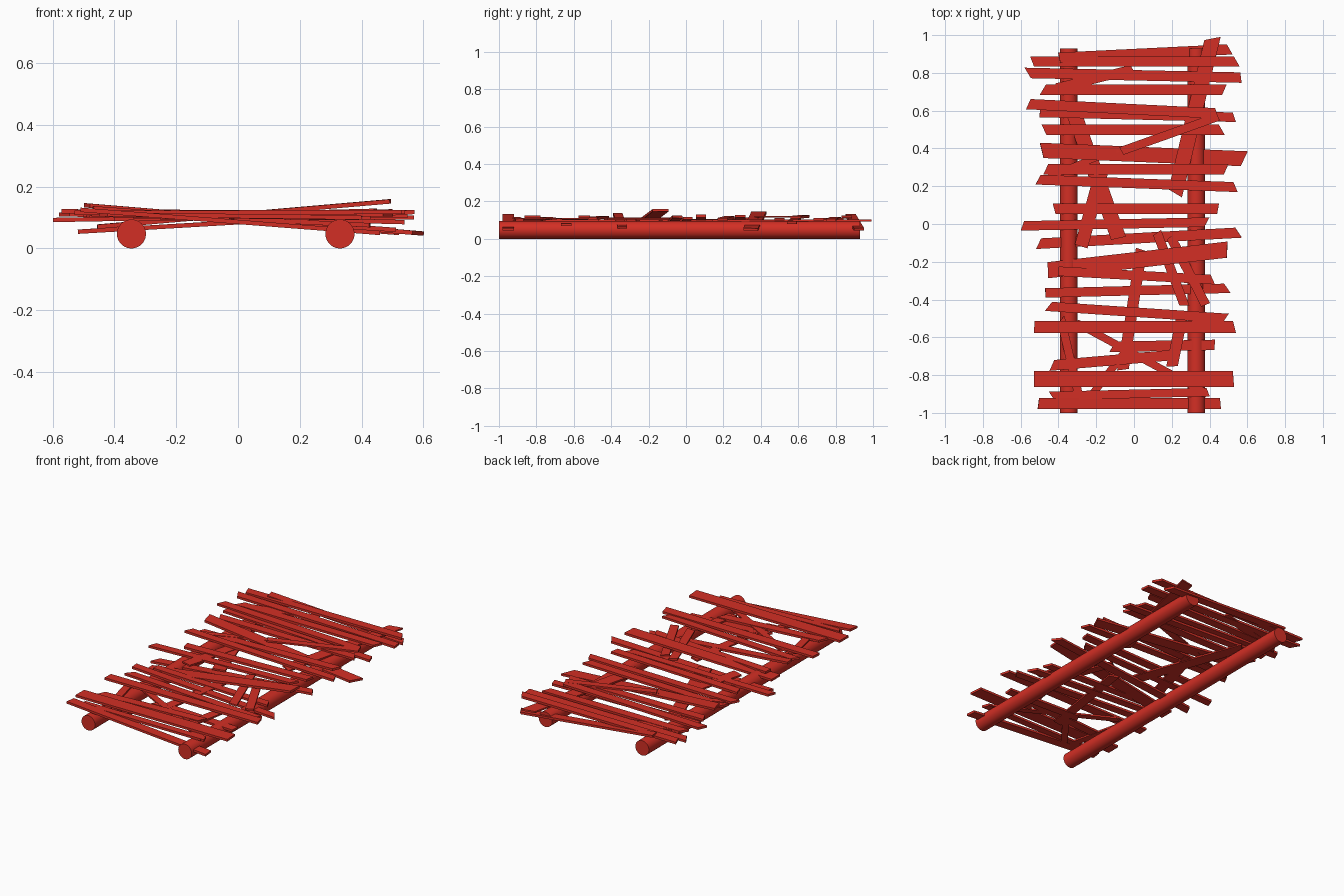
import bpy, bmesh, random
from mathutils import Vector

random.seed(4)
red = bpy.data.materials.new("red paint")
red.diffuse_color = (0.65, 0.028, 0.018, 1)


def finish(name, bm):
    bmesh.ops.recalc_face_normals(bm, faces=bm.faces)
    me = bpy.data.meshes.new(name)
    bm.to_mesh(me)
    bm.free()
    me.materials.append(red)
    ob = bpy.data.objects.new(name, me)
    bpy.context.collection.objects.link(ob)
    return ob


# plank between two end points, with crooked saw cuts at the ends
def plank(name, x0, y0, z0, x1, y1, z1, w, t=0.014, skew=0.02):
    a, b = Vector((x0, y0, z0)), Vector((x1, y1, z1))
    d = (b - a).normalized()
    side = Vector((-d.y, d.x, 0)).normalized()
    up = d.cross(side)
    bm = bmesh.new()
    bmesh.ops.create_cube(bm, size=1)
    cut = {-1: random.uniform(-skew, skew), 1: random.uniform(-skew, skew)}
    for v in bm.verts:
        sx, sy, sz = (1 if c > 0 else -1 for c in v.co)
        end = b if sx > 0 else a
        v.co = end + side * sy * w / 2 + up * sz * t / 2 \
            + d * (cut[sx] * sy - sx * abs(cut[sx]))
    finish(name, bm)


# two long round rails
for name, x in (("left_rail", -0.345), ("right_rail", 0.33)):
    bpy.ops.mesh.primitive_cylinder_add(vertices=40, radius=0.047, depth=1.93,
                                        location=(x, -0.035, 0.047),
                                        rotation=(1.5707963, 0, 0))
    ob = bpy.context.object
    ob.name = name
    ob.data.materials.append(red)
    bpy.ops.object.shade_smooth_by_angle()

# cross planks: left x, y, z, right x, y, z, width
cross = [
    (-.55, .86, .115, .56, .86, .118, .055),
    (-.40, .88, .125, .52, .925, .05, .055),
    (-.58, .80, .11, .57, .775, .10, .055),
    (-.50, .71, .105, .49, .71, .105, .055),
    (-.57, .635, .12, .45, .585, .115, .055),
    (-.50, .59, .11, .54, .565, .085, .05),
    (-.49, .50, .105, .48, .50, .105, .055),
    (-.50, .39, .14, .60, .345, .048, .08),
    (-.48, .29, .10, .50, .29, .12, .055),
    (-.52, .235, .115, .55, .195, .105, .052),
    (-.43, .08, .10, .45, .08, .122, .055),
    (-.60, -.01, .092, .40, .01, .11, .05),
    (-.52, -.105, .054, .57, -.045, .118, .055),
]
cross2 = [
    (-.46, -.245, .07, .50, -.135, .153, .085),
    (-.40, -.25, .095, .43, -.295, .10, .05),
    (-.47, -.365, .13, .51, -.34, .06, .05),
    (-.47, -.435, .115, .50, -.50, .11, .05),
    (-.53, -.545, .115, .54, -.545, .118, .062),
    (-.13, -.65, .10, .43, -.64, .075, .055),
    (-.45, -.75, .11, .25, -.69, .10, .055),
    (-.53, -.82, .115, .53, -.82, .118, .085),
    (-.51, -.95, .125, .46, -.95, .05, .06),
    (-.45, -.91, .11, .40, -.89, .10, .045),
]
for i, p in enumerate(cross + cross2):
    plank(f"cross_plank_{i + 1}", *p)

# loose diagonal boards: x, y to x, y, width, height
diagonal = [
    (.215, .15, .42, 1.0, .08, .097),
    (-.33, .62, -.08, -.08, .08, .097),
    (-.16, .32, -.28, -.12, .07, .100),
    (-.41, .72, 0, .82, .05, .105),
    (-.48, .24, -.08, .40, .035, .108),
    (-.07, .385, .45, .57, .045, .118),
    (.04, -.13, -.06, -.78, .06, .097),
    (.12, -.04, .27, -.44, .05, .108),
    (.19, -.06, .38, -.43, .05, .106),
    (-.33, -.51, .39, -.90, .04, .102),
    (-.39, -.49, -.29, -.92, .045, .105),
    (-.25, -.94, -.02, -.64, .04, .099),
    (.26, -.46, .20, -.76, .06, .097),
]
for i, (x0, y0, x1, y1, w, z) in enumerate(diagonal):
    plank(f"diagonal_board_{i + 1}", x0, y0, z, x1, y1, z, w, 0.01)
